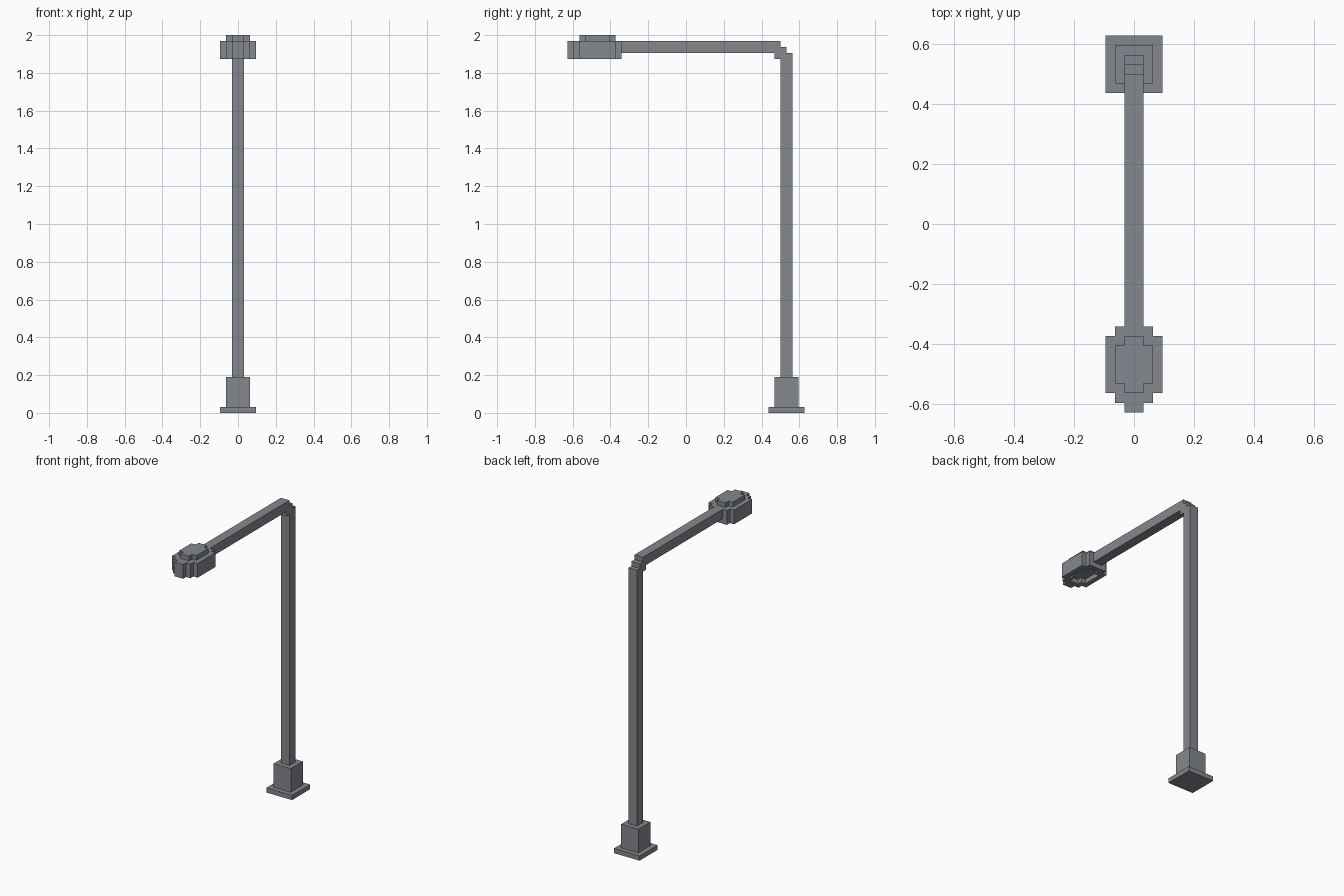
import bpy, bmesh
from mathutils import Vector

cube = bpy.data.objects.get("Cube")
if cube:
    bpy.data.objects.remove(cube, do_unlink=True)

U = 2 / 63      # one block of the stepped design
POST_Y = 16.75  # centre of the post, in blocks
HEAD_Y = -14.75  # centre of the lamp head, in blocks

# Single painted-metal colour
metal = bpy.data.materials.new("grey metal")
metal.use_nodes = True
colour = (0.231, 0.246, 0.266, 1)
metal.diffuse_color = colour
metal.node_tree.nodes["Principled BSDF"].inputs["Base Color"].default_value = colour


def prism(name, points, direction):
    """Extrude a closed outline (in blocks) along a vector."""
    bm = bmesh.new()
    face = bm.faces.new([bm.verts.new(Vector(p) * U) for p in points])
    side = bmesh.ops.extrude_face_region(bm, geom=[face], use_keep_orig=True)["geom"]
    moved = [g for g in side if isinstance(g, bmesh.types.BMVert)]
    bmesh.ops.translate(bm, verts=moved, vec=Vector(direction) * U)
    bmesh.ops.recalc_face_normals(bm, faces=bm.faces)
    mesh = bpy.data.meshes.new(name)
    bm.to_mesh(mesh)
    bm.free()
    mesh.materials.append(metal)
    obj = bpy.data.objects.new(name, mesh)
    bpy.context.collection.objects.link(obj)
    return obj


def plan(name, half, y, z0, z1):
    """Upright prism from a right-side outline mirrored across x = 0."""
    outline = half + [(-px, py) for px, py in reversed(half)]
    return prism(name, [(px, py + y, z0) for px, py in outline], (0, 0, z1 - z0))


def square(r):
    return [(r, -r), (r, r)]


# Foot plate and plinth
plan("base_plate", square(3), POST_Y, 0, 1)
plan("base_block", square(2), POST_Y, 1, 6)

# Post, stepped elbow and arm as one side profile
profile = [(15.75, 6), (15.75, 59), (14.75, 59), (14.75, 60), (-10.75, 60),
           (-10.75, 62), (15.75, 62), (15.75, 61), (16.75, 61), (16.75, 60),
           (17.75, 60), (17.75, 6)]
prism("post_and_arm", [(-1, y, z) for y, z in profile], (2, 0, 0))

# Lamp head with stepped corners and a pointed front
head = plan("lamp_head", [(1, -5), (1, -4), (2, -4), (2, -3), (3, -3),
                          (3, 3), (2, 3), (2, 4)], HEAD_Y, 59, 62)

# Stepped cap on top, same outline sunk into the underside
cap_half = [(1, -3), (1, -2), (2, -2), (2, 2), (1, 2), (1, 3)]
plan("lamp_cap", cap_half, HEAD_Y, 62, 63)
cutter = plan("lamp_recess_cutter", cap_half, HEAD_Y, 58, 60)
cutter.hide_render = True

cut = head.modifiers.new("recess", 'BOOLEAN')
cut.operation = 'DIFFERENCE'
cut.solver = 'EXACT'
cut.object = cutter
bpy.context.view_layer.objects.active = head
bpy.ops.object.modifier_apply(modifier=cut.name)
bpy.data.objects.remove(cutter, do_unlink=True)
